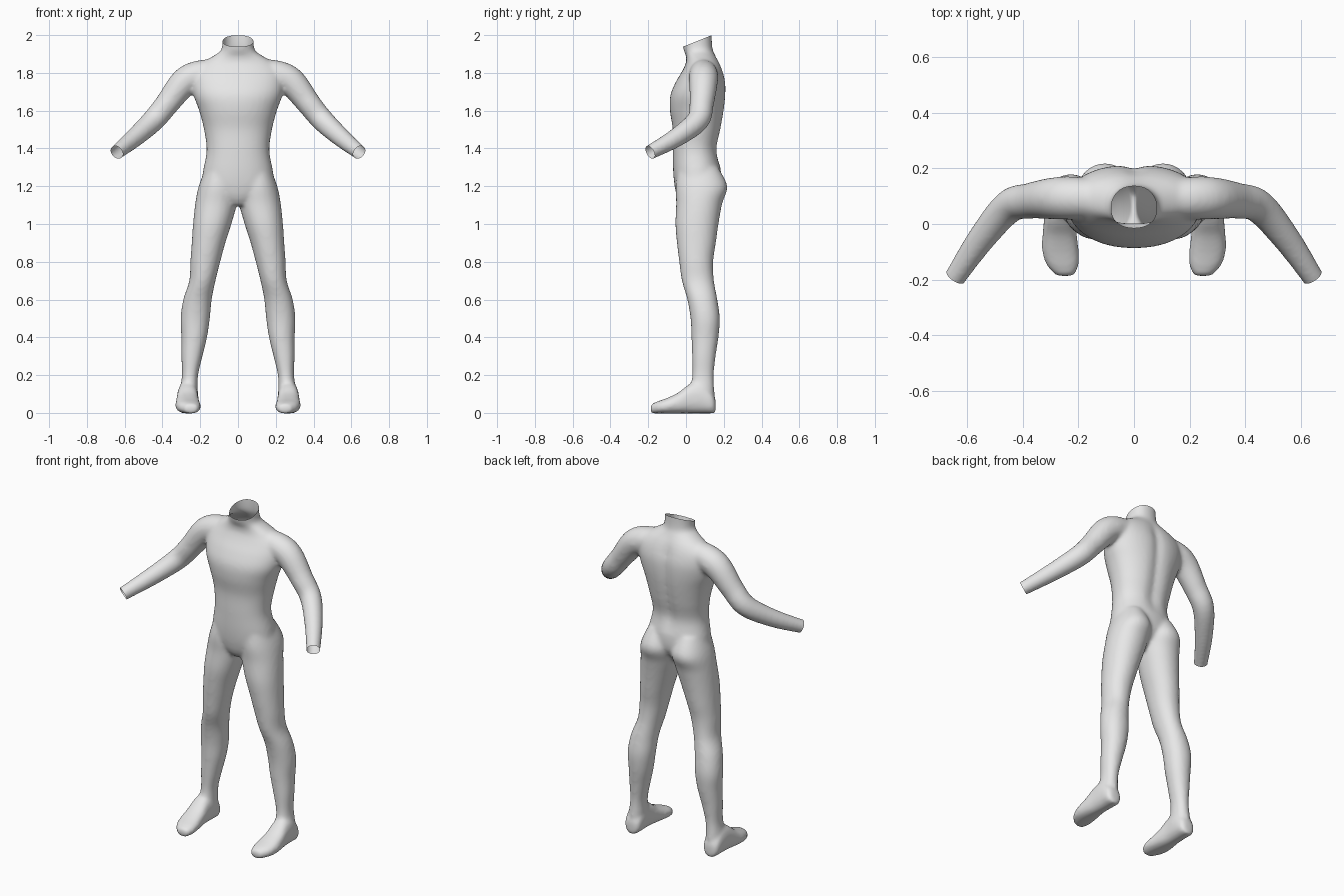
import bpy
import bmesh
from math import cos, sin, pi, exp
from mathutils import Vector

if "Cube" in bpy.data.objects:
    bpy.data.objects.remove(bpy.data.objects["Cube"], do_unlink=True)

SIDES = 40
STEPS = 5


def smooth_rows(rows):
    """Interpolate section rows with a Catmull-Rom spline."""
    result = []
    last = len(rows) - 1
    for i in range(last):
        a, b = rows[max(i - 1, 0)], rows[i]
        c, d = rows[i + 1], rows[min(i + 2, last)]
        for step in range(STEPS):
            t = step / STEPS
            result.append([
                q + t * ((r - p) + t * ((2 * p - 5 * q + 4 * r - s)
                                        + t * (3 * (q - r) + s - p))) / 2
                for p, q, r, s in zip(a, b, c, d)])
    result.append(list(rows[last]))
    return result


def oval(power=2.0):
    """Points of a unit superellipse."""
    for k in range(SIDES):
        angle = 2 * pi * k / SIDES
        u, v = cos(angle), sin(angle)
        yield (abs(u) ** (2 / power) * (1 if u >= 0 else -1),
               abs(v) ** (2 / power) * (1 if v >= 0 else -1))


def loft(bm, rings):
    """Skin a closed tube through the rings."""
    loops = [[bm.verts.new(p) for p in ring] for ring in rings]
    faces = [bm.faces.new(loops[0]), bm.faces.new(loops[-1])]
    for low, high in zip(loops, loops[1:]):
        for k in range(SIDES):
            n = (k + 1) % SIDES
            faces.append(bm.faces.new((low[k], low[n], high[n], high[k])))
    bmesh.ops.recalc_face_normals(bm, faces=faces)


# Torso and neck: height, half width, front y, back y
TORSO = [
    (1.10, .06, -.02, .10), (1.14, .13, -.045, .14), (1.20, .19, -.06, .18),
    (1.28, .185, -.068, .185), (1.39, .166, -.07, .167), (1.50, .18, -.07, .188),
    (1.60, .206, -.085, .205), (1.68, .235, -.083, .213), (1.75, .245, -.055, .212),
    (1.81, .235, -.02, .197), (1.855, .19, 0, .178), (1.89, .13, 0, .157),
    (1.92, .09, -.012, .142), (1.97, .082, -.021, .137), (2.04, .082, -.021, .137),
]

# Leg: height, inner x, outer x, front y, back y
LEG = [
    (1.30, .03, .17, -.04, .17), (1.20, 0, .208, -.055, .219),
    (1.11, .005, .226, -.052, .192), (1.0, .035, .238, -.056, .172),
    (.9, .067, .245, -.048, .158), (.8, .094, .252, -.036, .144),
    (.7, .119, .258, -.022, .148), (.6, .139, .29, .007, .166),
    (.5, .149, .304, .024, .179), (.4, .164, .3, .029, .172),
    (.3, .188, .3, .032, .157), (.2, .211, .297, .033, .147),
    (.12, .213, .307, .02, .15), (.05, .213, .31, .02, .152),
]

# Foot: y, centre x, half width, top height
FOOT = [
    (.157, .265, .03, .07), (.135, .265, .05, .11), (.08, .265, .055, .16),
    (.02, .267, .056, .15), (-.04, .267, .062, .105), (-.1, .264, .066, .076),
    (-.15, .256, .057, .058), (-.187, .247, .032, .042),
]

# Arm: centre x, y, z and radius, running past the wrist
ARM = [
    (.12, .09, 1.805, .07), (.22, .093, 1.785, .077), (.29, .092, 1.745, .075),
    (.375, .083, 1.637, .064), (.45, .062, 1.547, .06), (.55, -.055, 1.455, .05),
    (.642, -.19, 1.38, .039), (.675, -.238, 1.353, .038),
]


def torso_ring(z, half, front, back):
    furrow = .016 * max(0, min(1, (z - 1.3) / .1, (1.9 - z) / .1))
    ring = []
    for u, v in oval(2.2):
        x, y = half * u, (front + back) / 2 + (back - front) / 2 * v
        if v > 0:
            y -= furrow * exp(-(x / .035) ** 2)
        ring.append((x, y, z))
    return ring


def leg_ring(side, z, inner, outer, front, back):
    return [(side * ((inner + outer) / 2 + (outer - inner) / 2 * u),
             (front + back) / 2 + (back - front) / 2 * v, z)
            for u, v in oval(2.1)]


def foot_ring(side, y, centre, half, top):
    return [(side * (centre + half * u), y, top / 2 + (top / 2 + .003) * v)
            for u, v in oval(2.4)]


def arm_rings(side):
    rows = smooth_rows(ARM)
    centres = [Vector((side * r[0], r[1], r[2])) for r in rows]
    rings = []
    for i, row in enumerate(rows):
        ahead = centres[min(i + 1, len(rows) - 1)]
        turn = (ahead - centres[max(i - 1, 0)]).to_track_quat('Z', 'Y')
        rings.append([centres[i] + turn @ Vector((row[3] * u, row[3] * v, 0))
                      for u, v in oval()])
    return rings


# Block in all the limbs
bm = bmesh.new()
loft(bm, [torso_ring(*row) for row in smooth_rows(TORSO)])
for side in (1, -1):
    loft(bm, [leg_ring(side, *row) for row in smooth_rows(LEG)])
    loft(bm, [foot_ring(side, *row) for row in smooth_rows(FOOT)])
    loft(bm, arm_rings(side))
mesh = bpy.data.meshes.new("body")
bm.to_mesh(mesh)
bm.free()
body = bpy.data.objects.new("body", mesh)
bpy.context.collection.objects.link(body)

# Fuse them into one skin and soften the joints
fuse = body.modifiers.new("fuse", 'REMESH')
fuse.mode = 'VOXEL'
fuse.voxel_size = .01
soften = body.modifiers.new("soften", 'SMOOTH')
soften.factor = .5
soften.iterations = 10
graph = bpy.context.evaluated_depsgraph_get()
skin = bpy.data.meshes.new_from_object(body.evaluated_get(graph))
body.modifiers.clear()
body.data = skin
bpy.data.meshes.remove(mesh)


def open_end(bm, point, normal, region):
    """Cut the skin open at a plane, within one region only."""
    faces = [f for f in bm.faces if region(f.calc_center_median())]
    edges = {e for f in faces for e in f.edges}
    verts = {v for f in faces for v in f.verts}
    bmesh.ops.bisect_plane(bm, geom=list(verts) + list(edges) + faces,
                           plane_co=point, plane_no=normal, clear_outer=True)


# Open neck and wrists
bm = bmesh.new()
bm.from_mesh(skin)
open_end(bm, Vector((0, .058, 1.968)), Vector((0, -.4, 1)), lambda p: p.z > 1.8)
tip, wrist = Vector(ARM[-1][:3]), Vector(ARM[-2][:3])
for side in (1, -1):
    flip = Vector((side, 1, 1))
    open_end(bm, wrist * flip, (tip - wrist) * flip,
             lambda p: p.x * side > .5)
for face in bm.faces:
    face.smooth = True
bm.to_mesh(skin)
bm.free()

# Plain grey
grey = bpy.data.materials.new("light grey")
grey.use_nodes = True
colour = (.8, .8, .8, 1)
grey.diffuse_color = colour
grey.node_tree.nodes["Principled BSDF"].inputs["Base Color"].default_value = colour
skin.materials.clear()
skin.materials.append(grey)
